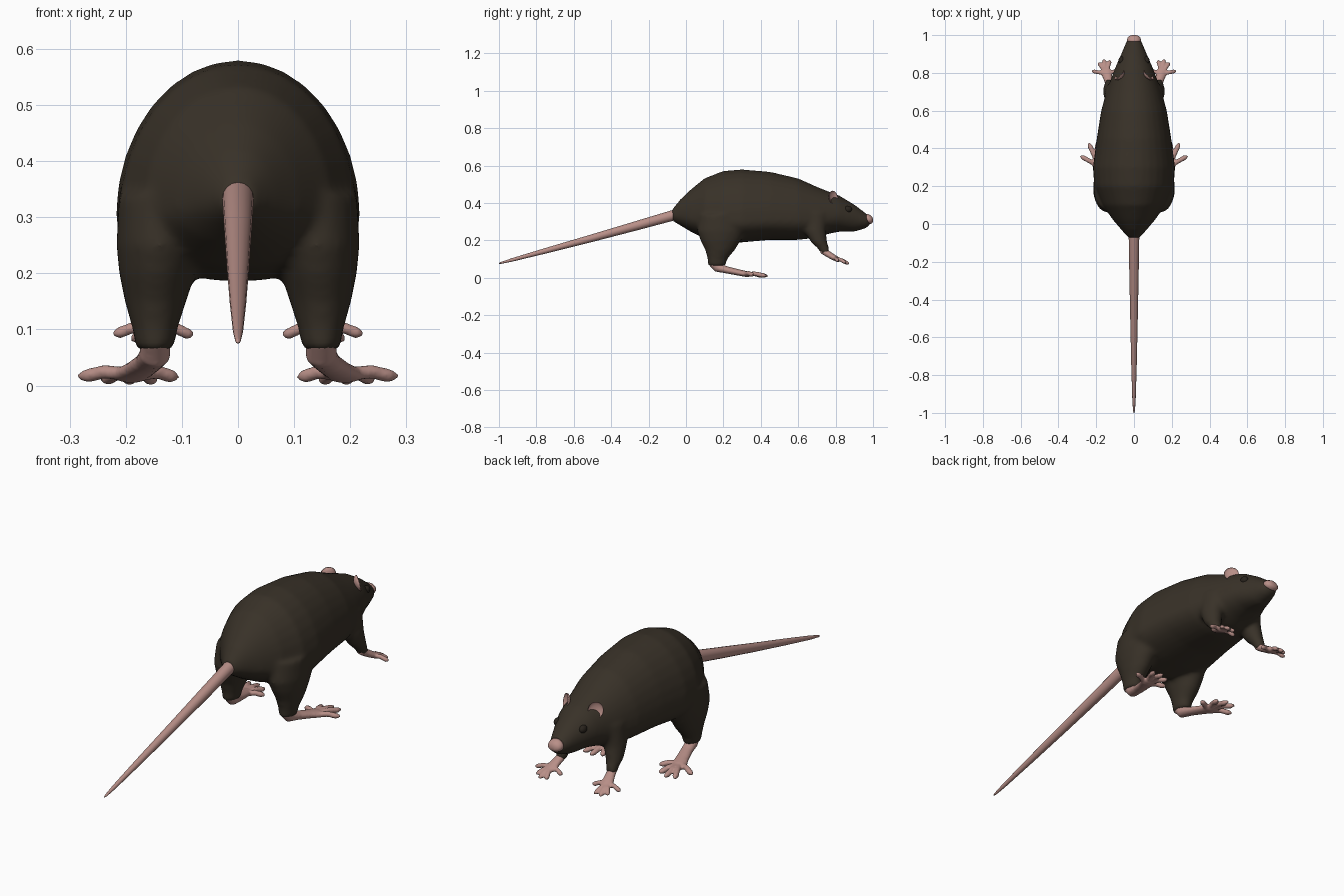
import bpy, bmesh, math
from mathutils import Vector, Matrix

if "Cube" in bpy.data.objects:
    bpy.data.objects.remove(bpy.data.objects["Cube"])

def material(name, rgb):
    m = bpy.data.materials.new(name)
    m.diffuse_color = (*rgb, 1)
    m.use_nodes = True
    m.node_tree.nodes["Principled BSDF"].inputs["Base Color"].default_value = m.diffuse_color
    return m

FUR = material("dark brown fur", (0.040, 0.031, 0.021))
SKIN = material("pink skin", (0.48, 0.275, 0.245))
EYE = material("dark eye", (0.022, 0.017, 0.012))

def shell(bm, rings):
    """Closed skin through a list of equal-sized point rings."""
    vs = [[bm.verts.new(p) for p in r] for r in rings]
    n = len(vs[0])
    for a, b in zip(vs, vs[1:]):
        for i in range(n):
            j = (i + 1) % n
            bm.faces.new((a[i], a[j], b[j], b[i]))
    bm.faces.new(vs[0])
    bm.faces.new(vs[-1])

def ellipse(c, u, v, n):
    c, u, v = Vector(c), Vector(u), Vector(v)
    return [c + u * math.cos(2 * math.pi * i / n) + v * math.sin(2 * math.pi * i / n)
            for i in range(n)]

def tube(bm, pts, radii, n=12):
    """Tube along pts, each radius (across, thickness)."""
    pts = [Vector(p) for p in pts]
    rings = []
    for i, p in enumerate(pts):
        t = (pts[min(i + 1, len(pts) - 1)] - pts[max(i - 1, 0)]).normalized()
        u = t.cross(Vector((0, 0, 1))).normalized()
        rings.append(ellipse(p, u * radii[i][0], u.cross(t) * radii[i][1], n))
    shell(bm, rings)

def finish(bm, name, mat, voxel=0, smooth=0):
    bmesh.ops.recalc_face_normals(bm, faces=bm.faces)
    me = bpy.data.meshes.new(name)
    bm.to_mesh(me)
    bm.free()
    ob = bpy.data.objects.new(name, me)
    bpy.context.collection.objects.link(ob)
    if voxel:  # melt overlapping shells into one soft surface
        r = ob.modifiers.new("melt", 'REMESH')
        r.mode, r.voxel_size = 'VOXEL', voxel
        s = ob.modifiers.new("soften", 'SMOOTH')
        s.factor, s.iterations = 0.5, smooth
        deps = bpy.context.evaluated_depsgraph_get()
        ob.data = bpy.data.meshes.new_from_object(ob.evaluated_get(deps))
        ob.modifiers.clear()
    ob.data.materials.clear()
    ob.data.materials.append(mat)
    ob.data.polygons.foreach_set("use_smooth", [True] * len(ob.data.polygons))
    ob.data.update()
    return ob

def egg(y, w, top, mid, bot, n=32):
    """Body cross-section, widest at height mid."""
    pts = []
    for i in range(n):
        a = 2 * math.pi * i / n
        s = math.sin(a)
        pts.append(Vector((w * math.cos(a), y, mid + s * ((top - mid) if s > 0 else (mid - bot)))))
    return pts

# furry body: torso with head, thighs and upper forelegs
bm = bmesh.new()
torso = [(-.075, .028, .365, .335, .305), (-.03, .068, .42, .33, .28), (.02, .11, .468, .32, .25),
         (.1, .168, .533, .31, .21), (.2, .211, .572, .30, .185), (.3, .218, .58, .30, .19),
         (.45, .198, .567, .31, .203), (.6, .174, .532, .31, .203), (.7, .147, .487, .31, .215),
         (.76, .125, .463, .32, .235), (.82, .103, .44, .33, .247), (.9, .068, .392, .32, .247),
         (.96, .043, .347, .305, .264), (.985, .030, .328, .305, .282)]
shell(bm, [egg(*t) for t in torso])
hind = [(.34, .128, .2, .085, .13), (.25, .14, .19, .077, .13), (.2, .144, .185, .068, .108),
        (.15, .147, .182, .055, .08), (.1, .148, .168, .04, .053), (.062, .148, .164, .034, .047)]
fore = [(.35, .095, .68, .055, .08), (.25, .113, .69, .049, .058), (.19, .125, .712, .038, .043),
        (.155, .13, .736, .028, .03), (.13, .132, .745, .024, .024)]
for side in (-1, 1):
    for leg in (hind, fore):
        shell(bm, [ellipse((side * x, y, z), (rx, 0, 0), (0, ry, 0), 24) for z, x, y, rx, ry in leg])
finish(bm, "furry_body", FUR, 0.01, 8)

# feet: an instep tube plus five toes, mirrored
def feet(name, path, radii, root, tips, r):
    bm = bmesh.new()
    for s in (-1, 1):
        flip = lambda p: Vector((s * p[0], p[1], p[2]))
        tube(bm, [flip(p) for p in path], radii)
        a = flip(root)
        for t in tips:
            b = flip(t)
            tube(bm, [a, a.lerp(b, .55) + Vector((0, 0, r * .5)), a.lerp(b, .85), b],
                 [(r * 1.2, r), (r, r), (r * 1.1, r), (r * .5, r * .5)], 10)
    finish(bm, name, SKIN, 0.005, 3)

feet("hind_feet",
     [(.148, .15, .09), (.148, .17, .055), (.158, .22, .042), (.175, .28, .029), (.19, .325, .02), (.196, .345, .017)],
     [(.028, .036), (.028, .026), (.027, .019), (.03, .017), (.036, .016), (.026, .011)],
     (.185, .305, .02),
     [(.283, .36, .017), (.24, .428, .012), (.195, .436, .011), (.15, .415, .011), (.108, .355, .016)], .0125)
feet("front_paws",
     [(.13, .728, .152), (.134, .752, .132), (.142, .785, .112), (.148, .81, .099), (.15, .822, .094)],
     [(.021, .021), (.021, .018), (.026, .016), (.029, .014), (.02, .01)],
     (.147, .795, .105),
     [(.223, .81, .092), (.187, .855, .081), (.16, .872, .075), (.127, .868, .076), (.08, .815, .09)], .0105)

# tail
bm = bmesh.new()
path = [(-.04, .343, .026), (-.07, .334, .028), (-.25, .283, .025), (-.5, .213, .02),
        (-.75, .145, .0145), (-.93, .096, .009), (-.99, .08, .005), (-1, .077, .002)]
tube(bm, [(0, y, z) for y, z, r in path], [(r, r) for y, z, r in path], 16)
finish(bm, "tail", SKIN)

# nose tip
bm = bmesh.new()
shell(bm, [egg(*t, n=20) for t in [(.965, .036, .343, .312, .288), (.975, .037, .34, .312, .286), (.988, .033, .334, .31, .288),
                                   (.996, .024, .326, .308, .294), (1, .01, .314, .306, .3)]])
finish(bm, "nose", SKIN)

# ears (hollow cups facing forward and outward) and eyes
for side, word in ((-1, "left"), (1, "right")):
    bm = bmesh.new()
    bmesh.ops.create_uvsphere(bm, u_segments=20, v_segments=14, radius=1)
    for v in bm.verts:
        if v.co.y > 0:
            v.co.y *= -0.55
    m = (Matrix.Translation((side * .08, .79, .43)) @ Matrix.Rotation(-side * math.radians(42), 4, 'Z')
         @ Matrix.Rotation(math.radians(12), 4, 'X') @ Matrix.Diagonal((.034, .022, .037, 1)))
    bmesh.ops.transform(bm, matrix=m, verts=bm.verts)
    finish(bm, word + "_ear", SKIN)

    bm = bmesh.new()
    bmesh.ops.create_uvsphere(bm, u_segments=16, v_segments=10, radius=1)
    m = Matrix.Translation((side * .066, .865, .366)) @ Matrix.Diagonal((.016, .022, .018, 1))
    bmesh.ops.transform(bm, matrix=m, verts=bm.verts)
    finish(bm, word + "_eye", EYE)
